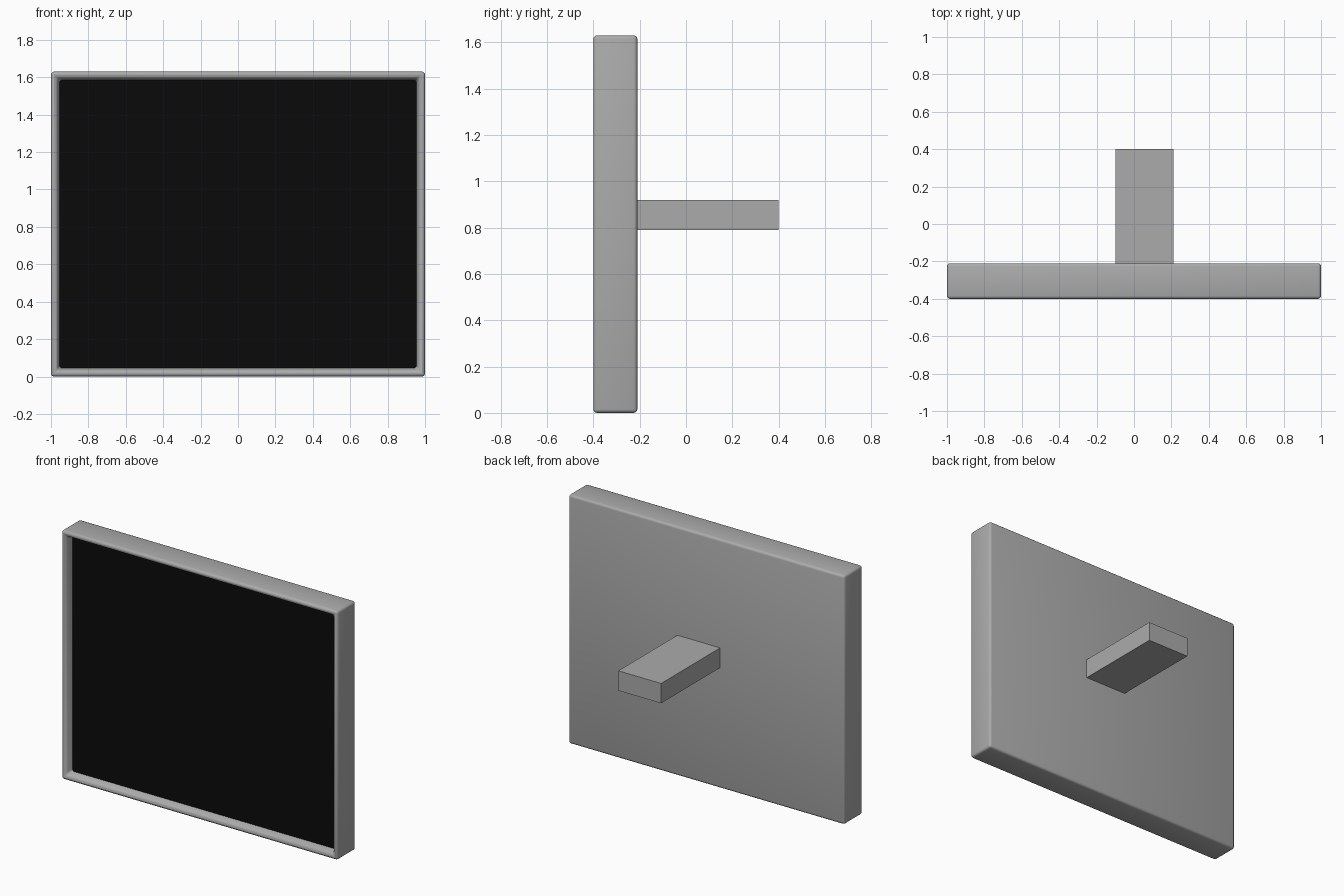
import bpy
import bmesh
from mathutils import Vector

cube = bpy.data.objects.get("Cube")
if cube:
    bpy.data.objects.remove(cube, do_unlink=True)


def material(name, color):
    mat = bpy.data.materials.new(name)
    mat.use_nodes = True
    mat.diffuse_color = (*color, 1)
    bsdf = mat.node_tree.nodes["Principled BSDF"]
    bsdf.inputs["Base Color"].default_value = (*color, 1)
    return mat


def box(low, high):
    """Return a bmesh box spanning two opposite corners."""
    bm = bmesh.new()
    bmesh.ops.create_cube(bm, size=1)
    low, high = Vector(low), Vector(high)
    for v in bm.verts:
        v.co = (low + high) / 2 + v.co * (high - low)
    return bm


def finish(bm, name, mats):
    mesh = bpy.data.meshes.new(name)
    bm.to_mesh(mesh)
    bm.free()
    obj = bpy.data.objects.new(name, mesh)
    bpy.context.collection.objects.link(obj)
    for mat in mats:
        mesh.materials.append(mat)
    bpy.ops.object.select_all(action="DESELECT")
    obj.select_set(True)
    bpy.context.view_layer.objects.active = obj
    bpy.ops.object.shade_smooth_by_angle(angle=0.7)
    return obj


grey = material("grey plastic", (0.41, 0.41, 0.41))
black = material("black screen", (0.003, 0.003, 0.003))

FRONT, BACK, TOP = -0.4, -0.21, 1.63
BEZEL, RECESS, ROUND = 0.063, 0.05, 0.018

# Housing with a recessed screen and rounded rims
bm = box((-1, FRONT, 0), (1, BACK, TOP))
front = min(bm.faces, key=lambda f: f.calc_center_median().y)
bmesh.ops.inset_region(bm, faces=[front], thickness=BEZEL - ROUND)
inner = bmesh.ops.inset_region(bm, faces=[front], thickness=ROUND, depth=-RECESS)
screen_edges = set(front.edges)
rims = [e for e in bm.edges
        if e not in screen_edges and e.calc_face_angle(0) > 0.5]
bmesh.ops.bevel(bm, geom=rims, offset=ROUND, offset_type="OFFSET",
                segments=3, profile=0.5, affect="EDGES", clamp_overlap=True)
bm.normal_update()
for f in bm.faces:
    on_floor = abs(f.calc_center_median().y - (FRONT + RECESS)) < 0.003
    f.material_index = int(on_floor and f.normal.y < -0.95)
finish(bm, "screen_housing", [grey, black])

# Wall mount arm, slightly off centre
finish(box((-0.1, BACK - 0.02, 0.79), (0.21, 0.4, 0.92)), "mount_arm", [grey])
